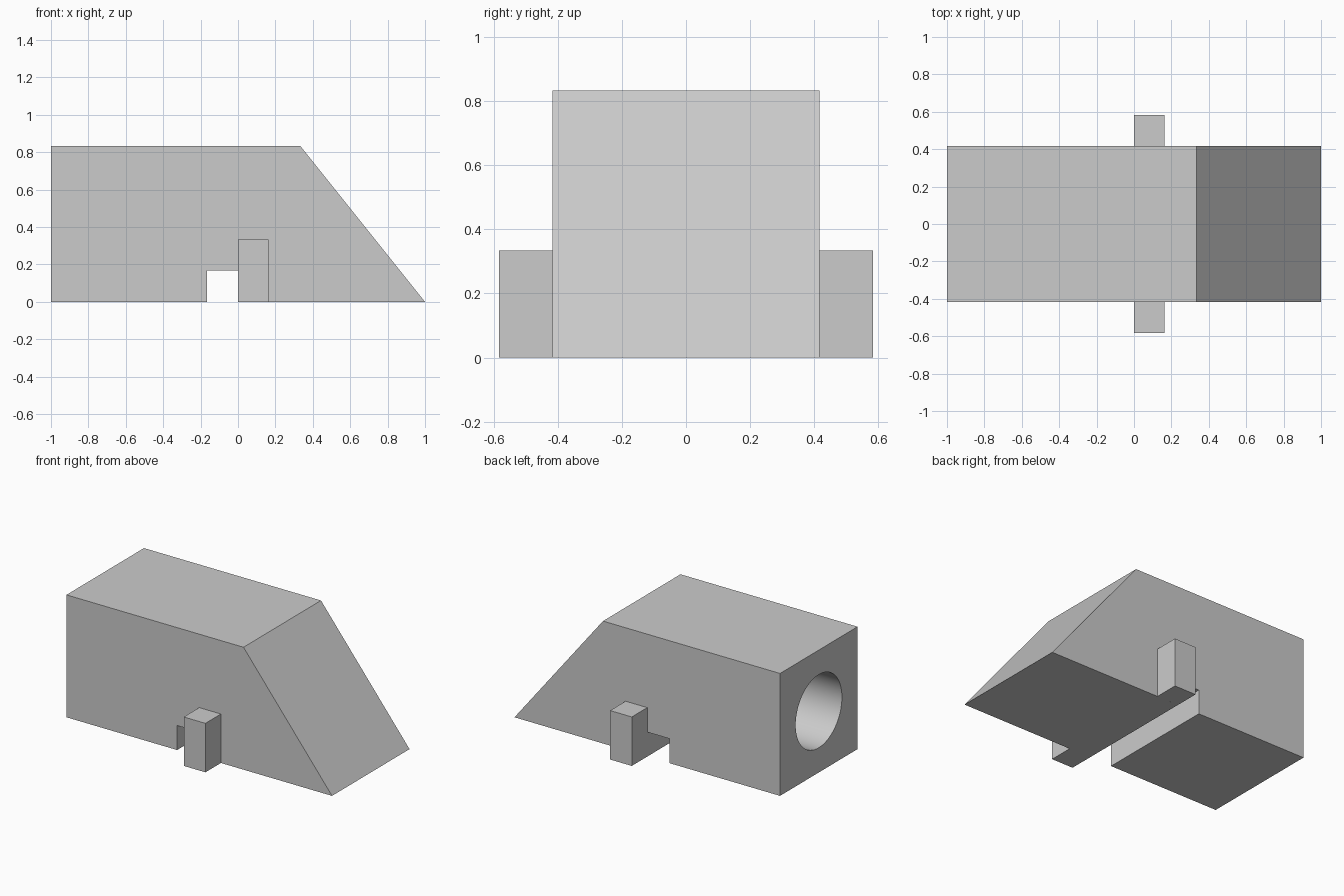
import bpy, bmesh, math
from mathutils import Matrix

if "Cube" in bpy.data.objects:
    bpy.data.objects.remove(bpy.data.objects["Cube"])

grey = bpy.data.materials.new("light grey")
grey.diffuse_color = (0.6, 0.6, 0.6, 1)
grey.use_nodes = True
grey.node_tree.nodes["Principled BSDF"].inputs["Base Color"].default_value = grey.diffuse_color


def make_object(name, bm):
    bmesh.ops.recalc_face_normals(bm, faces=bm.faces)
    mesh = bpy.data.meshes.new(name)
    bm.to_mesh(mesh)
    bm.free()
    mesh.materials.append(grey)
    obj = bpy.data.objects.new(name, mesh)
    bpy.context.collection.objects.link(obj)
    return obj


# Wedge-nosed body: side profile with a slot underneath, extruded across
W = 0.4167
profile = [(-1, 0), (-0.1667, 0), (-0.1667, 0.1667), (0, 0.1667),
           (0, 0), (1, 0), (0.3333, 0.8333), (-1, 0.8333)]
bm = bmesh.new()
side = bm.faces.new([bm.verts.new((x, -W, z)) for x, z in profile])
ext = bmesh.ops.extrude_face_region(bm, geom=[side])
bmesh.ops.translate(bm, vec=(0, 2 * W, 0),
                    verts=[v for v in ext["geom"] if isinstance(v, bmesh.types.BMVert)])
body = make_object("body", bm)

# Round bore cut into the rear end, stopping inside the body
bm = bmesh.new()
bmesh.ops.create_cone(bm, cap_ends=True, segments=64, radius1=0.249, radius2=0.249, depth=1.2,
                      matrix=Matrix.Translation((-0.6, 0, 0.4175)) @ Matrix.Rotation(math.pi / 2, 4, 'Y'))
cutter = make_object("bore_cutter", bm)
cutter.hide_render = True

cut = body.modifiers.new("bore", 'BOOLEAN')
cut.operation = 'DIFFERENCE'
cut.solver = 'EXACT'
cut.object = cutter
bpy.context.view_layer.objects.active = body
body.select_set(True)
bpy.ops.object.modifier_apply(modifier=cut.name)
bpy.data.objects.remove(cutter)
bpy.ops.object.shade_smooth_by_angle(angle=math.radians(30))

# Square pegs standing against both sides
for name, s in (("front_peg", -1), ("back_peg", 1)):
    bm = bmesh.new()
    bmesh.ops.create_cube(bm, size=1, matrix=Matrix.Translation((0.0815, s * 0.5, 0.1667))
                          @ Matrix.Diagonal((0.163, 0.1667, 0.3333, 1)))
    make_object(name, bm)
